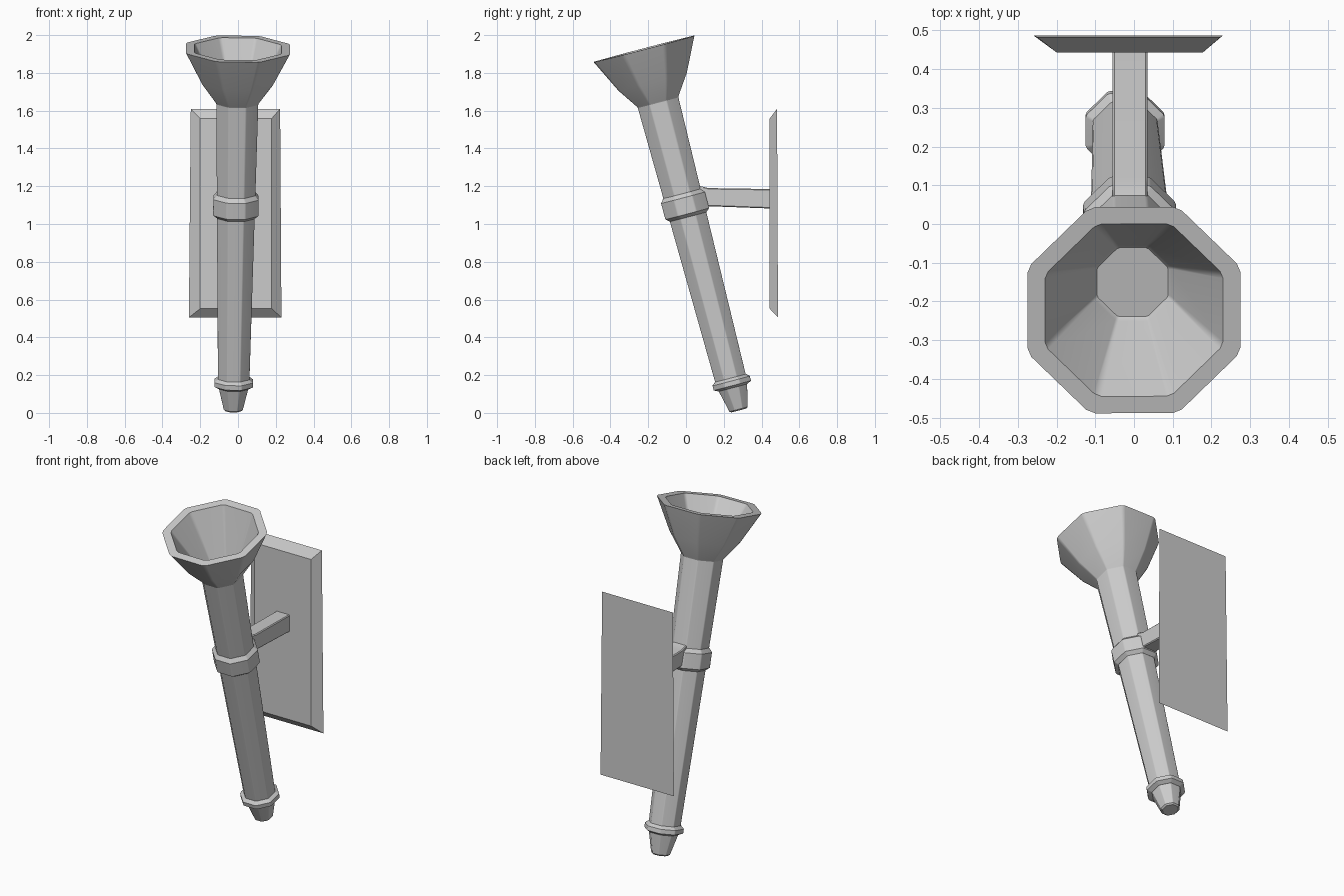
import bpy, bmesh
from math import tan, radians
from mathutils import Vector, Matrix

if "Cube" in bpy.data.objects:
    bpy.data.objects.remove(bpy.data.objects["Cube"])

# Leaning torch axis: local z runs from the tip to the cup rim
BOTTOM = Vector((-0.025, 0.28, 0.013))
TOP = Vector((0.0, -0.2225, 1.928))
axis = (TOP - BOTTOM).normalized()
side = (Vector((1, 0, 0)) - axis * axis.x).normalized()
front = axis.cross(side)
LEAN = Matrix.Translation(BOTTOM) @ Matrix((side, front, axis)).transposed().to_4x4()


def finish(name, bm, matrix=Matrix()):
    bmesh.ops.recalc_face_normals(bm, faces=bm.faces)
    mesh = bpy.data.meshes.new(name)
    bm.to_mesh(mesh)
    bm.free()
    ob = bpy.data.objects.new(name, mesh)
    bpy.context.collection.objects.link(ob)
    ob.matrix_world = matrix
    bpy.ops.object.select_all(action='DESELECT')
    ob.select_set(True)
    bpy.context.view_layer.objects.active = ob
    bpy.ops.object.shade_smooth_by_angle(angle=radians(25))
    ob.modifiers.new("soft_corners", 'WEIGHTED_NORMAL').keep_sharp = True
    return ob


def loft(bm, rings):
    """Skin a list of point rings and cap both ends."""
    loops = [[bm.verts.new(p) for p in ring] for ring in rings]
    n = len(loops[0])
    for a, b in zip(loops, loops[1:]):
        for i in range(n):
            j = (i + 1) % n
            bm.faces.new((a[i], a[j], b[j], b[i]))
    bm.faces.new(loops[0][::-1])
    bm.faces.new(loops[-1])


def octagon(z, apothem, soft=0.88):
    """Octagon with flats on the axes and narrow chamfered corners."""
    h = apothem * tan(radians(22.5)) * soft
    pts = []
    for k in range(8):
        turn = Matrix.Rotation(radians(45 * k), 3, 'Z')
        pts += [turn @ Vector((apothem, s * h, z)) for s in (-1, 1)]
    return pts


def turned(name, profile):
    bm = bmesh.new()
    loft(bm, [octagon(z, a) for z, a in profile])
    return finish(name, bm, LEAN)


def rect(x0, x1, z0, z1, y):
    return [(x0, y, z0), (x1, y, z0), (x1, y, z1), (x0, y, z1)]


# Torch parts as (height along axis, half width across flats)
turned("tip", [(0, 0.042), (0.007, 0.05), (0.135, 0.08)])
turned("lower_collar", [(0.125, 0.08), (0.137, 0.102), (0.162, 0.102), (0.178, 0.083)])
turned("shaft", [(0.15, 0.083), (1.685, 0.111)])
turned("holder_band", [(1.06, 0.100), (1.077, 0.12), (1.165, 0.12), (1.188, 0.101)])
# Hollow cup: outside up to the rim, then back down to the floor
turned("cup", [(1.675, 0.109), (1.69, 0.112), (1.80, 0.187), (1.979, 0.275),
               (1.979, 0.23), (1.705, 0.101), (1.695, 0.092)])

# Wall bracket arm
bm = bmesh.new()
loft(bm, [rect(-0.055, 0.035, 1.10, 1.205, 0.06),
          rect(-0.055, 0.035, 1.094, 1.19, 0.12),
          rect(-0.055, 0.035, 1.082, 1.185, 0.45)])
arm = finish("bracket_arm", bm)
bevel = arm.modifiers.new("edges", 'BEVEL')
bevel.width, bevel.segments = 0.005, 1
arm.modifiers.move(1, 0)

# Wall plate with a sloping border
bm = bmesh.new()
loft(bm, [rect(-0.20, 0.178, 0.552, 1.558, 0.443),
          [(-0.26, 0.487, 0.505), (0.23, 0.487, 0.505),
           (0.223, 0.482, 1.61), (-0.25, 0.482, 1.61)]])
finish("wall_plate", bm)
